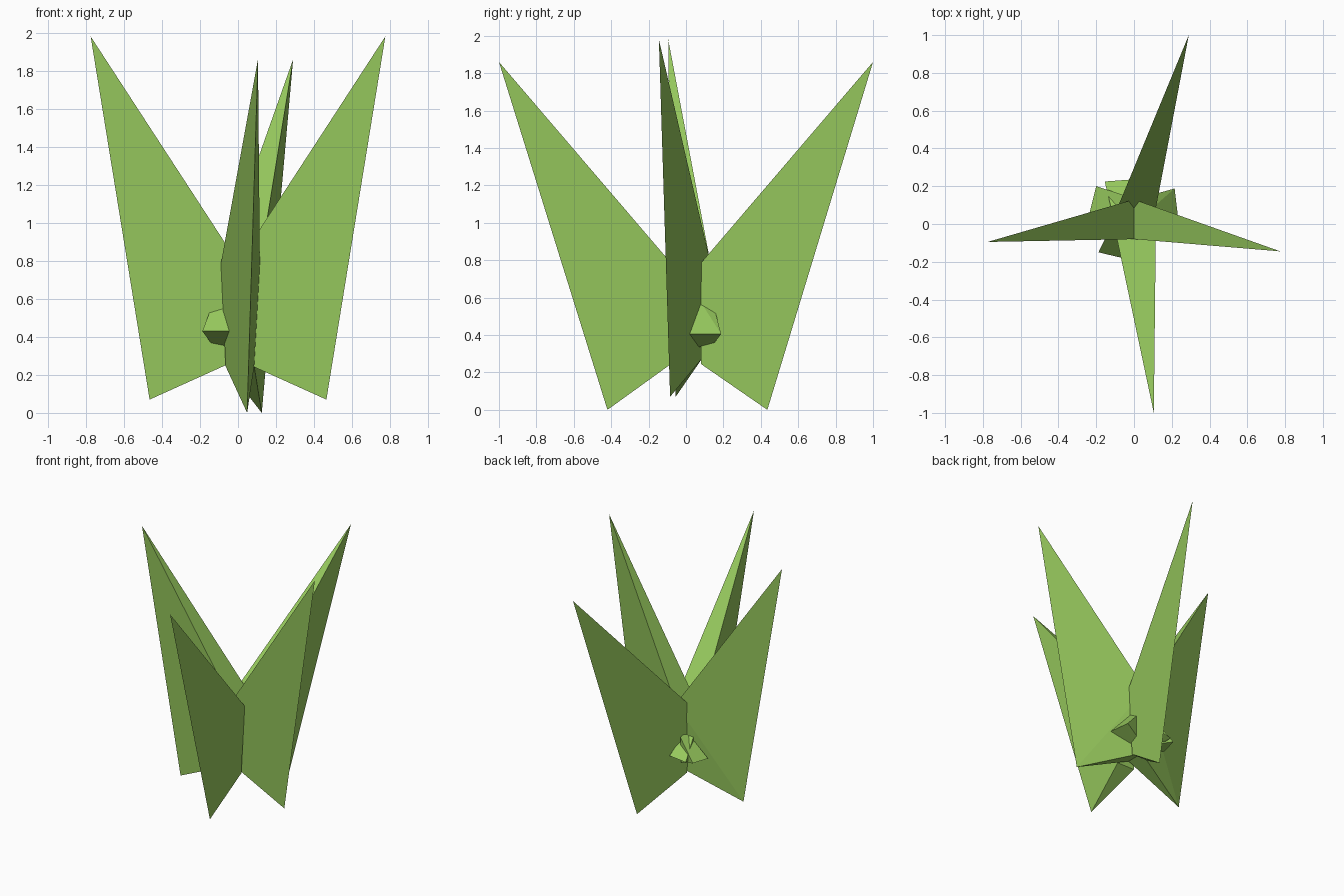
import bpy
import bmesh
from math import radians
from mathutils import Vector

cube = bpy.data.objects.get("Cube")
if cube:
    bpy.data.objects.remove(cube, do_unlink=True)

# One leaf green for the whole plant
green = bpy.data.materials.new("leaf_green")
green.use_nodes = True
colour = (0.305, 0.578, 0.109, 1)
green.diffuse_color = colour
green.node_tree.nodes["Principled BSDF"].inputs["Base Color"].default_value = colour


def wedge(name, axis, root, top, bottom, outer):
    """Solid wedge: a root quad facing along the axis, narrowing to an outer edge.
    top and bottom each hold (start, end, start height, end height)."""
    bm = bmesh.new()
    for start, end, z_start, z_end in (top, bottom):
        for across, z in ((start, z_start), (end, z_end)):
            point = (root, across, z) if axis == "x" else (across, root, z)
            bm.verts.new(Vector(point))
    for point in outer:
        bm.verts.new(Vector(point))
    bmesh.ops.convex_hull(bm, input=bm.verts[:])
    bmesh.ops.dissolve_limit(bm, angle_limit=radians(4), verts=bm.verts[:], edges=bm.edges[:])
    bmesh.ops.recalc_face_normals(bm, faces=bm.faces[:])
    mesh = bpy.data.meshes.new(name)
    bm.to_mesh(mesh)
    bm.free()
    mesh.materials.append(green)
    obj = bpy.data.objects.new(name, mesh)
    bpy.context.collection.objects.link(obj)
    return obj


# Four tall leaves: outer edge runs from the high tip to the low point
side_top, side_bottom = (-0.08, 0.13, 0.79, 0.79), (-0.06, 0.09, 0.28, 0.28)
wedge("left_leaf", "x", 0, side_top, side_bottom,
      [(0.775, -0.145, 1.98), (0.465, -0.085, 0.07)])
wedge("right_leaf", "x", 0, side_top, side_bottom,
      [(-0.775, -0.095, 1.98), (-0.465, -0.055, 0.07)])

end_top, end_bottom = (-0.09, 0.115, 0.785, 0.785), (-0.065, 0.085, 0.245, 0.245)
wedge("front_leaf", "y", -0.08, end_top, end_bottom,
      [(0.105, -1, 1.86), (0.048, -0.42, 0)])
wedge("back_leaf", "y", 0.08, end_top, end_bottom,
      [(0.29, 1, 1.86), (0.125, 0.435, 0)])

# Four small buds: outer edge lies level
wedge("front_bud", "y", -0.06,
      (-0.145, -0.08, 0.54, 0.56), (-0.14, -0.06, 0.365, 0.35),
      [(-0.188, -0.15, 0.43), (-0.04, -0.185, 0.43)])
wedge("back_bud", "y", 0.08,
      (-0.12, -0.05, 0.54, 0.56), (-0.12, -0.05, 0.36, 0.35),
      [(-0.155, 0.225, 0.405), (-0.02, 0.235, 0.425)])
wedge("left_bud", "x", 0.08,
      (0.07, 0.15, 0.59, 0.55), (0.07, 0.145, 0.335, 0.35),
      [(0.235, 0.02, 0.405), (0.215, 0.188, 0.405)])
wedge("right_bud", "x", -0.06,
      (0.08, 0.155, 0.57, 0.55), (0.08, 0.15, 0.335, 0.35),
      [(-0.235, 0.06, 0.395), (-0.2, 0.2, 0.4)])
